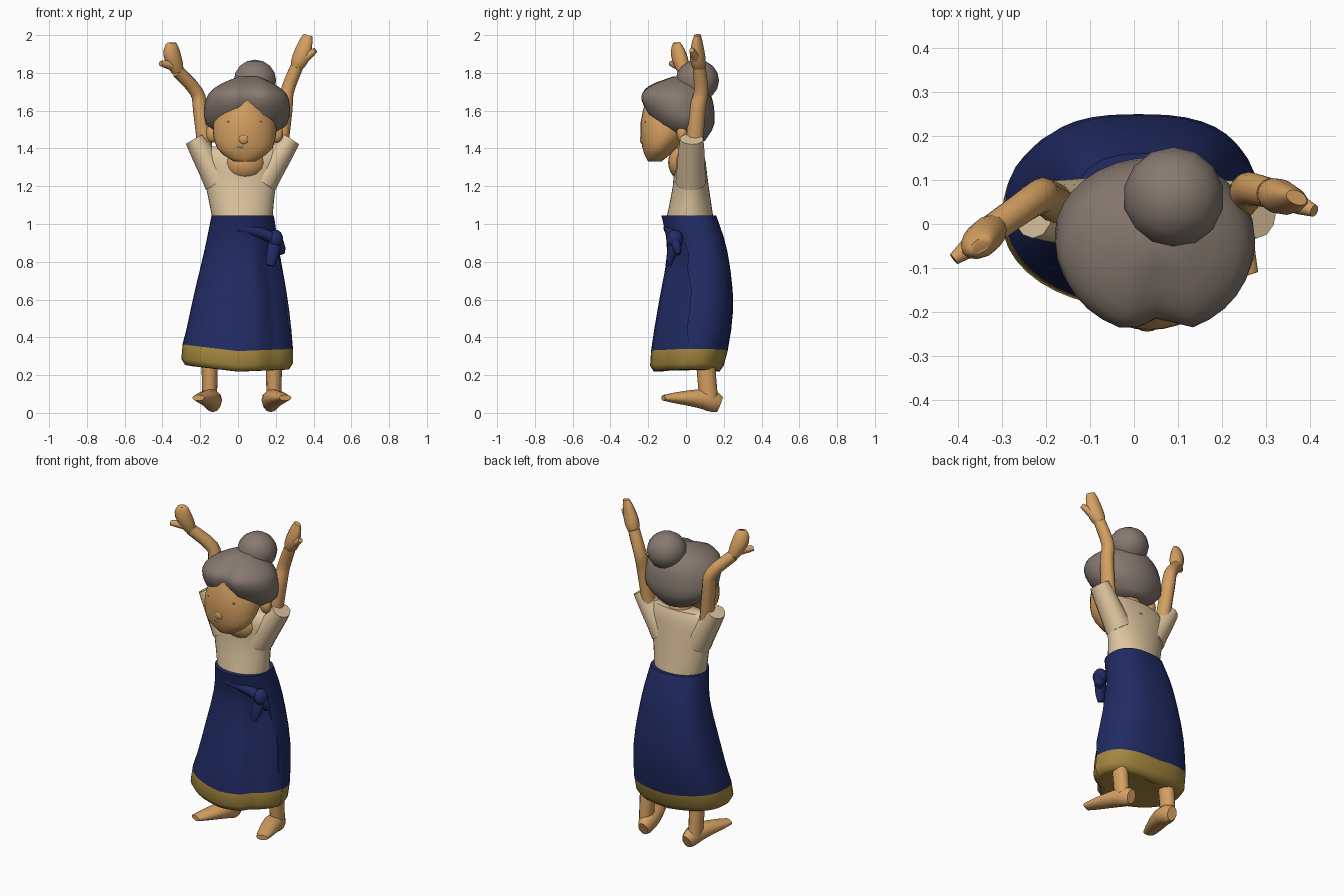
import bpy, bmesh, math
from mathutils import Vector

cube = bpy.data.objects.get("Cube")
if cube:
    bpy.data.objects.remove(cube)


def material(name, red, green, blue):
    mat = bpy.data.materials.new(name)
    mat.use_nodes = True
    colour = (red, green, blue, 1)
    mat.diffuse_color = colour
    mat.node_tree.nodes["Principled BSDF"].inputs["Base Color"].default_value = colour
    return mat


SKIN = material("warm skin", .66, .35, .12)
HAIR = material("grey hair", .24, .19, .16)
CREAM = material("cream cloth", .72, .55, .34)
NAVY = material("navy cloth", .015, .024, .125)
GOLD = material("gold trim", .38, .25, .05)


def finish(name, bm, materials):
    """Turn the mesh data into a smooth shaded object."""
    bmesh.ops.recalc_face_normals(bm, faces=bm.faces)
    mesh = bpy.data.meshes.new(name)
    bm.to_mesh(mesh)
    bm.free()
    part = bpy.data.objects.new(name, mesh)
    bpy.context.collection.objects.link(part)
    for mat in materials:
        mesh.materials.append(mat)
    bpy.ops.object.select_all(action="DESELECT")
    part.select_set(True)
    bpy.context.view_layer.objects.active = part
    bpy.ops.object.shade_smooth_by_angle(angle=math.radians(60))
    return part


def spline(rows, steps=3):
    """Smoothly fill in between rows of numbers (Catmull-Rom)."""
    rows = [Vector(row) for row in rows]
    padded = [rows[0]] + rows + [rows[-1]]
    filled = []
    for before, start, end, after in zip(padded, padded[1:], padded[2:], padded[3:]):
        for step in range(steps):
            t = step / steps
            bend = 2 * before - 5 * start + 4 * end - after
            twist = 3 * (start - end) + after - before
            filled.append(start + ((end - before) * t + bend * t**2 + twist * t**3) / 2)
    return filled + [rows[-1]]


def bridge(name, rings, materials):
    """Join closed rings of points into a capped surface."""
    bm = bmesh.new()
    loops = [[bm.verts.new(point) for point in ring] for ring in rings]
    count = len(loops[0])
    for low, high in zip(loops, loops[1:]):
        for i in range(count):
            j = (i + 1) % count
            bm.faces.new((low[i], low[j], high[j], high[i]))
    bm.faces.new(loops[0])
    bm.faces.new(loops[-1])
    return finish(name, bm, materials)


def stack(name, rows, materials, warp=None, back_power=1, sides=32):
    """Level ovals; each row is height, then left, right, front and back limits."""
    rings = []
    for z, left, right, front, back in spline(rows):
        ring = []
        for i in range(sides):
            angle = math.tau * i / sides
            cosine, sine = math.cos(angle), math.sin(angle)
            if sine > 0:
                cosine = math.copysign(abs(cosine) ** back_power, cosine)
                sine = sine ** back_power
            point = Vector(((left + right + (right - left) * cosine) / 2,
                            (front + back + (back - front) * sine) / 2, z))
            if warp:
                warp(point, angle)
            ring.append(point)
        rings.append(ring)
    return bridge(name, rings, materials)


def tube(name, points, mat, start, end, bulge=0, flat=(1, 1), side=(1, 0, 0), sides=12):
    """Ovals along a path; the width tapers and bulges, flat sets depth over width."""
    path = spline(points)
    last = len(path) - 1
    rings = []
    for i, centre in enumerate(path):
        t = i / last
        along = (path[min(i + 1, last)] - path[max(i - 1, 0)]).normalized()
        across = Vector(side)
        across = (across - along * across.dot(along)).normalized()
        width = start + (end - start) * t + bulge * math.sin(math.pi * t)
        depth = width * (flat[0] + (flat[1] - flat[0]) * t)
        other = along.cross(across) * depth
        turns = [math.tau * k / sides for k in range(sides)]
        rings.append([centre + across * width * math.cos(a) + other * math.sin(a)
                      for a in turns])
    return bridge(name, rings, [mat])


def ball(name, centre, size, mat, sides=14):
    bm = bmesh.new()
    bmesh.ops.create_uvsphere(bm, u_segments=sides, v_segments=sides // 2 + 1, radius=1)
    for vert in bm.verts:
        vert.co = Vector(centre) + vert.co * Vector.Fill(3, 0).dot(vert.co) + Vector(
            offset * scale for offset, scale in zip(vert.co, size))
    return finish(name, bm, [mat])


# Wrapped skirt: the front panel overlaps with a step, the hem lifts at the sides
def wrap_step(point, angle):
    if point.z < .9 and point.y < 0 and math.cos(angle) > .55:
        point.y += .035
    if point.z < .4:
        point.z += .08 * abs(point.x) - .04 * point.x - .01


skirt = stack("skirt", [(.23, -.22, .22, -.12, .14), (.26, -.3, .29, -.19, .2),
                        (.55, -.25, .27, -.15, .25), (.85, -.18, .22, -.1, .22),
                        (1.045, -.14, .19, -.13, .16)],
              [NAVY, GOLD], wrap_step, back_power=.75, sides=40)
for face in skirt.data.polygons:
    face.material_index = int(face.center.z < .35)

# Waist knot with sash fold and hanging tails
knot = Vector((.2, -.06, .92))
ball("waist_knot", knot, (.04, .045, .05), NAVY)
tube("sash_fold", [(0, -.09, .98), (.1, -.08, .96), knot], NAVY, .03, .03, side=(0, 0, 1))
for tail_end in ((.17, -.09, .78), (.23, -.04, .84)):
    tube("knot_tail", [knot, tail_end], NAVY, .03, .02, bulge=.01, flat=(.9, .6))

# Blouse body and short raised sleeves
stack("blouse", [(1, -.13, .18, -.11, .15), (1.2, -.17, .2, -.07, .12),
                 (1.35, -.2, .24, -.06, .1), (1.41, -.15, .2, -.03, .08)], [CREAM])
for label, inner, outer in (("right", -.1, -.23), ("left", .13, .28)):
    tube(label + "_sleeve", [(inner, .025, 1.22), (outer, .03, 1.45)], CREAM, .08, .052,
         flat=(1, 1.2))

# Neck and bare upper chest
ball("upper_chest", (.035, -.005, 1.325), (.115, .09, .1), SKIN, sides=18)
tube("neck", [(.035, .03, 1.3), (.035, -.03, 1.52)], SKIN, .08, .06)

# Head with face details
stack("face", [(1.33, -.02, .09, -.2, -.13), (1.4, -.11, .18, -.23, -.05),
               (1.54, -.13, .2, -.24, .07), (1.7, -.05, .12, -.2, .03)], [SKIN])
ball("nose", (.03, -.225, 1.45), (.03, .02, .03), SKIN)
ball("mouth", (.02, -.225, 1.41), (.03, .007, .012), HAIR)
for label, sign in (("right", -1), ("left", 1)):
    ball(label + "_eye", (.035 + sign * .08, -.215, 1.54), (.014, .005, .005), HAIR)
    ball(label + "_ear", (.035 + sign * .17, -.02, 1.48), (.035, .03, .05), SKIN)


# Hair with a centre parting, and a bun set off to one side
def parting(point, angle):
    if math.sin(angle) < -.5:
        point.y += .04 * max(0, 1 - abs(point.x - .06) / .07)


stack("hair", [(1.44, -.06, .14, -.06, .1), (1.53, -.17, .26, -.17, .15),
               (1.66, -.17, .27, -.25, .14), (1.73, -.11, .21, -.21, .1),
               (1.78, 0, .11, -.1, .05)], [HAIR], parting)
ball("hair_bun", (.09, .06, 1.76), (.115, .115, .11), HAIR)


# Raised arms with mitten hands and thumbs
def raised_arm(label, joints, palm, fingertip, thumb_tip, tilt):
    wrist = joints[-1]
    tube(label + "_arm", joints, SKIN, .04, .034, flat=(1.2, 1))
    tube(label + "_hand", [wrist, palm, fingertip], SKIN, .033, .026, bulge=.018,
         flat=(1, .6), side=(1, tilt, 0))
    thumb_root = Vector(wrist).lerp(Vector(palm), .3)
    tube(label + "_thumb", [thumb_root, thumb_tip], SKIN, .034, .014, side=(0, 0, 1))


raised_arm("right", [(-.17, .04, 1.36), (-.2, .06, 1.6), (-.22, .06, 1.7), (-.32, -.01, 1.81)],
           (-.35, -.04, 1.9), (-.35, -.05, 1.96), (-.41, -.08, 1.85), .6)
raised_arm("left", [(.22, .04, 1.36), (.25, .06, 1.6), (.26, .08, 1.7), (.31, .07, 1.83)],
           (.34, .06, 1.9), (.37, .06, 2), (.41, .03, 1.92), -.4)

# Legs and turned-out bare feet
for label, sign in (("left", 1), ("right", -1)):
    def place(out, y, z):
        return (.02 + sign * out, y, z)

    tube(label + "_leg", [place(.17, .1, .3), place(.17, .12, .07)], SKIN, .045, .038,
         flat=(1.1, 1.3))
    tube(label + "_foot", [place(.15, .18, .045), place(.165, .08, .075), place(.23, -.12, .08)],
         SKIN, .03, .034, bulge=.024, flat=(1.4, .45))
